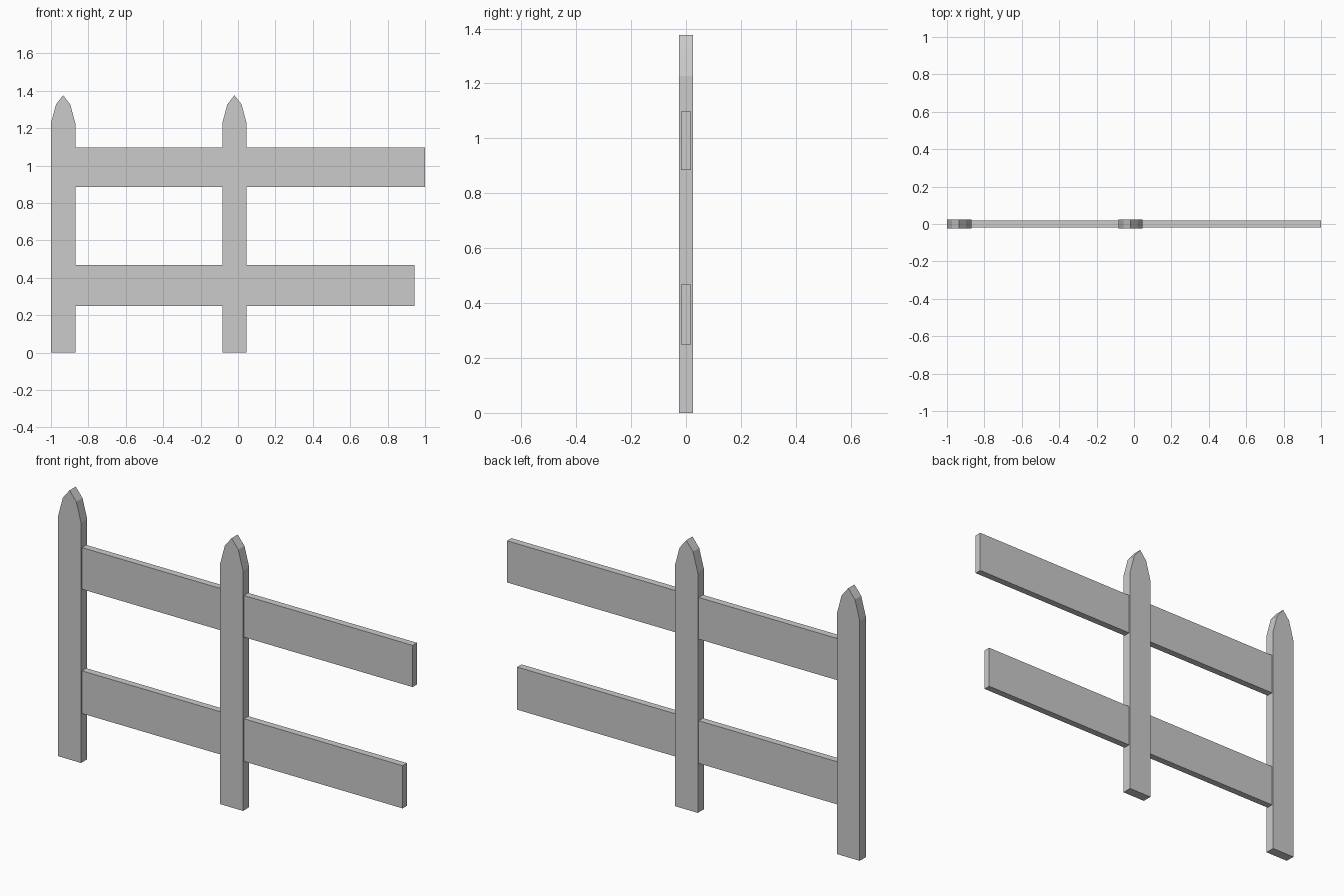
import bpy, bmesh

if "Cube" in bpy.data.objects:
    bpy.data.objects.remove(bpy.data.objects["Cube"])


def extrude_profile(name, points, half_depth):
    """Closed x-z outline extruded symmetrically along y."""
    bm = bmesh.new()
    face = bm.faces.new([bm.verts.new((x, -half_depth, z)) for x, z in points])
    result = bmesh.ops.extrude_face_region(bm, geom=[face])
    verts = [g for g in result["geom"] if isinstance(g, bmesh.types.BMVert)]
    bmesh.ops.translate(bm, verts=verts, vec=(0, 2 * half_depth, 0))
    bmesh.ops.recalc_face_normals(bm, faces=bm.faces)
    mesh = bpy.data.meshes.new(name)
    bm.to_mesh(mesh)
    bm.free()
    obj = bpy.data.objects.new(name, mesh)
    bpy.context.collection.objects.link(obj)
    return obj


# Pointed posts: half outline mirrored around the post centre
half = [(0.065, 0), (0.065, 1.227), (0.038, 1.328)]
outline = half + [(0, 1.376)] + [(-x, z) for x, z in reversed(half)]
for name, cx in (("end_post", -0.935), ("middle_post", -0.019)):
    extrude_profile(name, [(cx + x, z) for x, z in outline], 0.025)

# Flat rails, starting inside the end post and running through the middle post
for name, x1, z0, z1 in (("upper_rail", 1.0, 0.885, 1.098),
                         ("lower_rail", 0.943, 0.25, 0.468)):
    extrude_profile(name, [(-0.935, z0), (x1, z0), (x1, z1), (-0.935, z1)], 0.0175)
